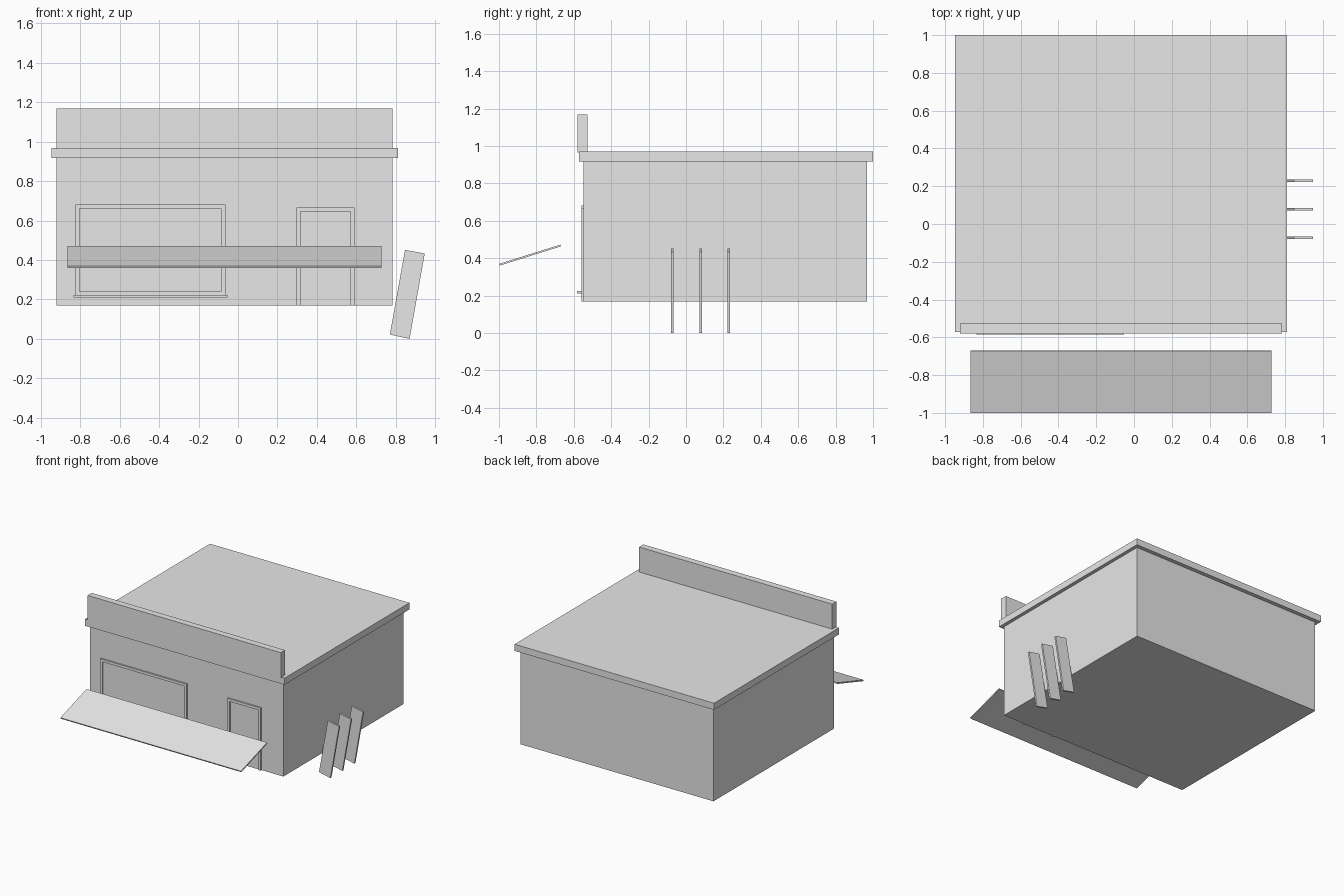
import bpy
import bmesh
from mathutils import Vector

if "Cube" in bpy.data.objects:
    bpy.data.objects.remove(bpy.data.objects["Cube"])

grey = bpy.data.materials.new("plain grey")
grey.diffuse_color = (0.8, 0.8, 0.8, 1)
grey.use_nodes = True
grey.node_tree.nodes["Principled BSDF"].inputs["Base Color"].default_value = grey.diffuse_color


def finish(name, bm):
    bmesh.ops.recalc_face_normals(bm, faces=bm.faces)
    mesh = bpy.data.meshes.new(name)
    bm.to_mesh(mesh)
    bm.free()
    mesh.materials.append(grey)
    obj = bpy.data.objects.new(name, mesh)
    bpy.context.collection.objects.link(obj)
    return obj


def prism(name, points, offset):
    """Extrude a closed outline of 3D points along an offset vector."""
    bm = bmesh.new()
    face = bm.faces.new([bm.verts.new(p) for p in points])
    new = bmesh.ops.extrude_face_region(bm, geom=[face], use_keep_orig=True)["geom"]
    verts = [v for v in new if isinstance(v, bmesh.types.BMVert)]
    bmesh.ops.translate(bm, verts=verts, vec=Vector(offset))
    return finish(name, bm)


def box(name, x0, x1, y0, y1, z0, z1):
    outline = [(x0, y0, z0), (x1, y0, z0), (x1, y1, z0), (x0, y1, z0)]
    return prism(name, outline, (0, 0, z1 - z0))


WALL = -0.547   # front wall plane
FRAME = -0.559  # front of the window and door frames

# Building shell
box("walls", -0.92, 0.783, WALL, 0.968, 0.168, 0.918)
box("roof_slab", -0.947, 0.811, -0.572, 1.0, 0.916, 0.969)
box("parapet", -0.92, 0.783, -0.58, -0.527, 0.964, 1.168)

# Shop window: frame outline with an open middle, pane and sill
frame = [(-0.825, 0.213), (-0.063, 0.213), (-0.063, 0.682), (-0.825, 0.682)]
pane = [(-0.803, 0.24), (-0.085, 0.24), (-0.085, 0.661), (-0.803, 0.661)]
for i, side in enumerate(("bottom", "right", "top", "left")):
    j = (i + 1) % 4
    outline = [(x, FRAME, z) for x, z in (frame[i], frame[j], pane[j], pane[i])]
    prism("window_frame_" + side, outline, (0, WALL - FRAME, 0))
box("window_pane", -0.803, -0.085, -0.55, WALL, 0.24, 0.661)
box("window_sill", -0.835, -0.054, -0.584, WALL, 0.21, 0.223)

# Door: one arch-shaped frame and the leaf
door = [(0.297, 0.168), (0.297, 0.667), (0.591, 0.667), (0.591, 0.168),
        (0.57, 0.168), (0.57, 0.645), (0.318, 0.645), (0.318, 0.168)]
prism("door_frame", [(x, FRAME, z) for x, z in door], (0, WALL - FRAME, 0))
box("door_leaf", 0.318, 0.57, -0.55, WALL, 0.168, 0.645)

# Sloping awning board
awning = [(-1.0, 0.369), (-0.997, 0.36), (-0.669, 0.463), (-0.672, 0.472)]
prism("awning", [(-0.865, y, z) for y, z in awning], (1.592, 0, 0))

# Three planks leaning on the right wall
plank = [(0.77, 0.022), (0.87, 0.0), (0.947, 0.433), (0.847, 0.451)]
for i in range(3):
    y = -0.073 + 0.151 * i
    prism("leaning_plank_%d" % (i + 1), [(x, y - 0.007, z) for x, z in plank], (0, 0.014, 0))
